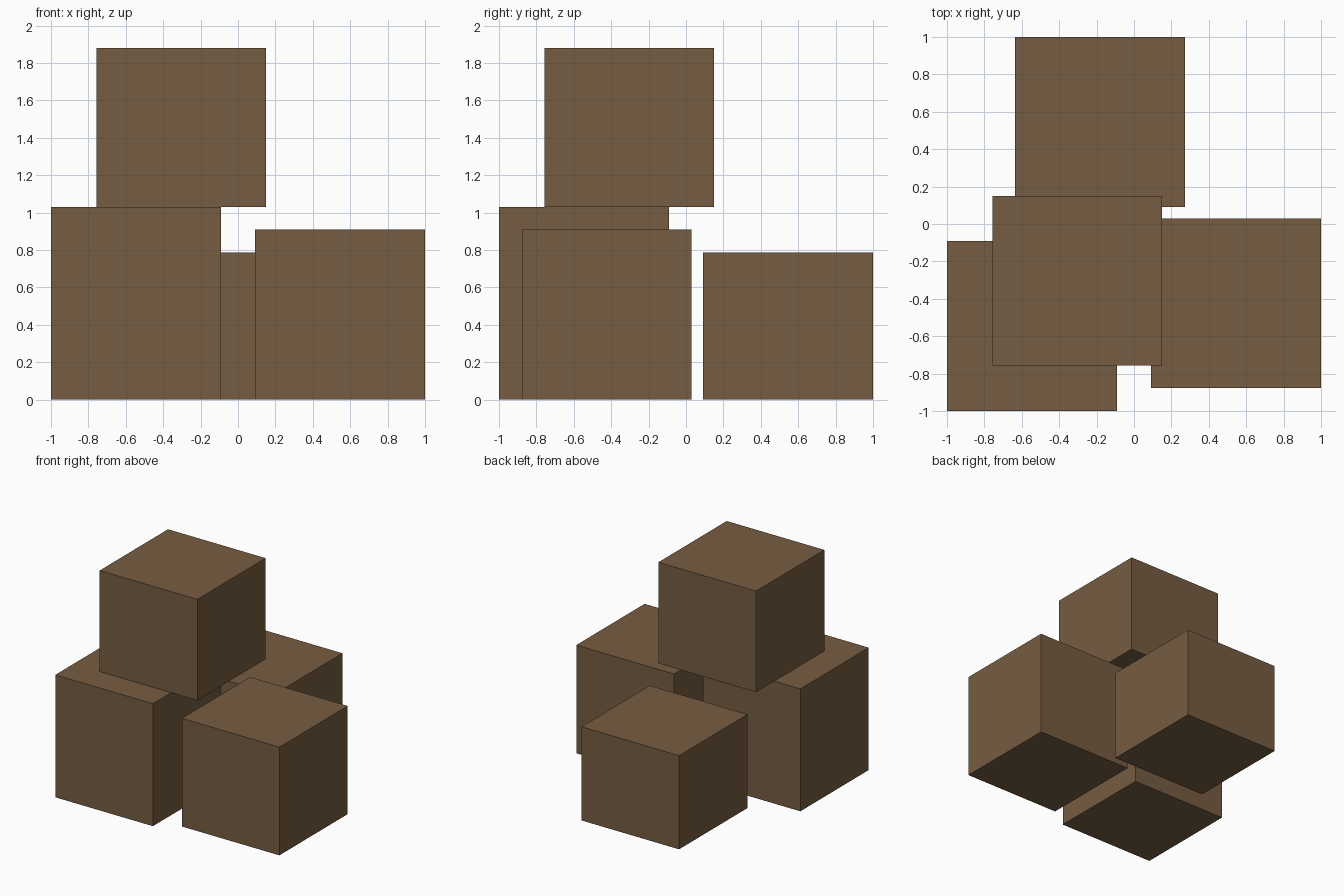
import bpy
from mathutils import Vector

default_cube = bpy.data.objects.get("Cube")
if default_cube:
    bpy.data.objects.remove(default_cube, do_unlink=True)

# Single brown material
BROWN = (0.18, 0.108, 0.054, 1.0)
brown = bpy.data.materials.new("brown")
brown.use_nodes = True
brown.diffuse_color = BROWN
brown.node_tree.nodes["Principled BSDF"].inputs["Base Color"].default_value = BROWN

WIDTH = 0.908  # every box has the same square footprint


def add_box(name, x, y, bottom, height):
    """Box centred on x, y and standing on bottom."""
    bpy.ops.mesh.primitive_cube_add(size=1, location=(x, y, bottom + height / 2))
    box = bpy.context.object
    box.name = name
    box.data.name = name
    size = Vector((WIDTH, WIDTH, height))
    for vertex in box.data.vertices:
        vertex.co *= size
    box.data.materials.append(brown)
    return box


# Three boxes on the floor, one stacked on the tallest
add_box("tall_box", -0.546, -0.546, 0, 1.03)
add_box("medium_box", 0.546, -0.424, 0, 0.91)
add_box("short_box", -0.182, 0.546, 0, 0.788)
add_box("stacked_box", -0.303, -0.303, 1.03, 0.85)
